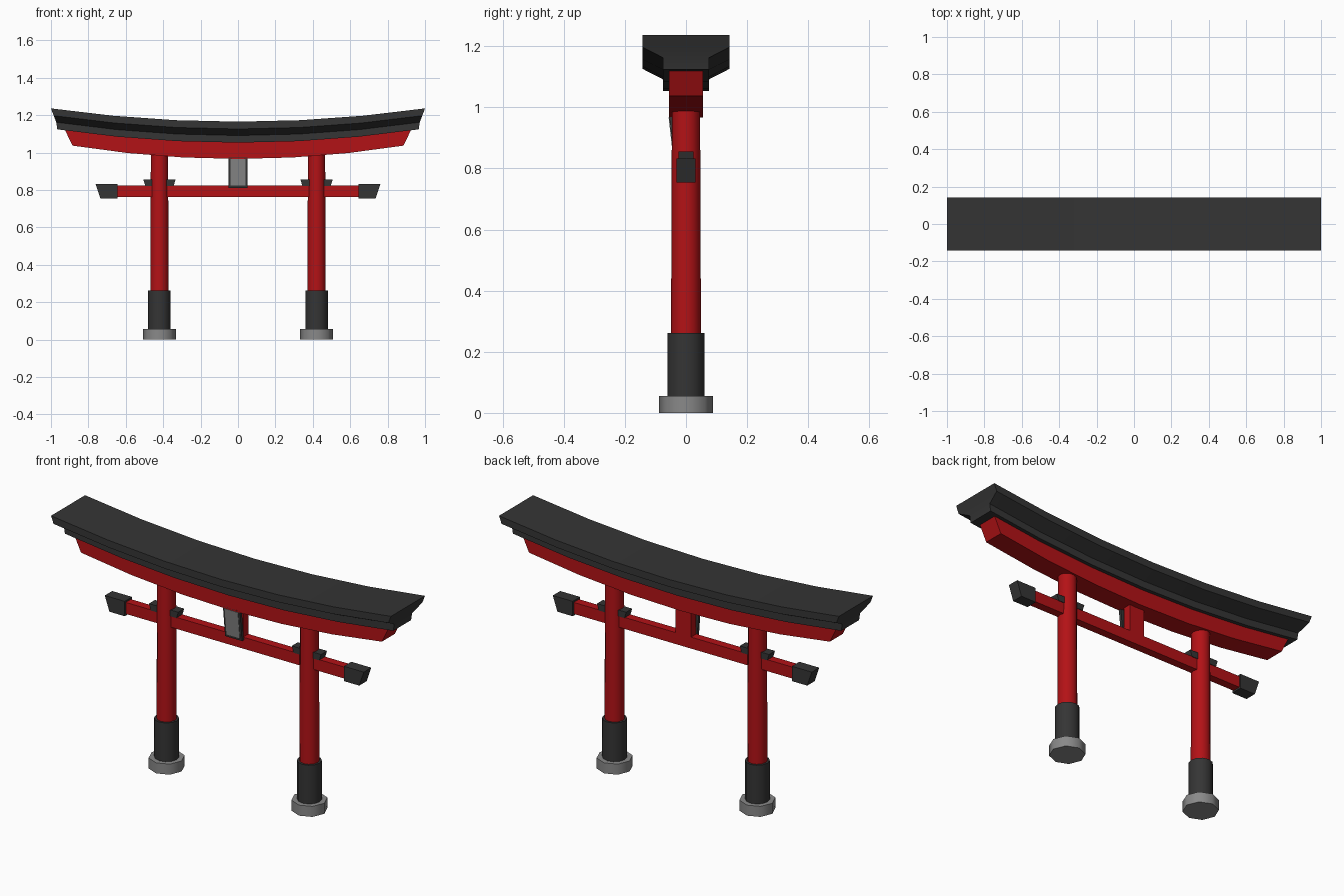
import bpy, bmesh, math
from mathutils import Matrix

if "Cube" in bpy.data.objects:
    bpy.data.objects.remove(bpy.data.objects["Cube"])


def mat(name, c):
    m = bpy.data.materials.new(name)
    m.diffuse_color = (*c, 1)
    m.use_nodes = True
    m.node_tree.nodes["Principled BSDF"].inputs["Base Color"].default_value = m.diffuse_color
    return m


RED = mat("vermilion red", (0.45, 0.006, 0.008))
BLACK = mat("charcoal black", (0.035, 0.035, 0.035))
GREY = mat("stone grey", (0.25, 0.25, 0.25))


def finish(name, bm, material, smooth=None):
    bmesh.ops.recalc_face_normals(bm, faces=bm.faces)
    me = bpy.data.meshes.new(name)
    bm.to_mesh(me)
    bm.free()
    ob = bpy.data.objects.new(name, me)
    bpy.context.collection.objects.link(ob)
    me.materials.append(material)
    if smooth:
        bpy.ops.object.select_all(action='DESELECT')
        ob.select_set(True)
        bpy.context.view_layer.objects.active = ob
        bpy.ops.object.shade_smooth_by_angle(angle=math.radians(smooth))
    return ob


def curved_beam(name, half_profile, material, rise=0.071, segs=6):
    """half_profile: (half depth y, z at centre, half length x), top to bottom."""
    ring = half_profile + [(-y, z, l) for y, z, l in reversed(half_profile)]
    bm = bmesh.new()
    rows = []
    for i in range(segs + 1):
        t = 2 * i / segs - 1
        rows.append([bm.verts.new((t * l, y, z + rise * t * t)) for y, z, l in ring])
    n = len(ring)
    for a, b in zip(rows, rows[1:]):
        for k in range(n):
            bm.faces.new((a[k], a[(k + 1) % n], b[(k + 1) % n], b[k]))
    # end caps as quads, so the stepped outline stays clean
    for r in (rows[0], rows[-1]):
        for k in range(n // 2 - 1):
            bm.faces.new((r[k], r[k + 1], r[n - 2 - k], r[n - 1 - k]))
    return finish(name, bm, material, 25)


def slab(name, outline, y0, y1, material, lean=0.0):
    """Extrude an (x, z) outline from y0 to y1; lean tips it forward with height."""
    z0 = min(z for _, z in outline)
    bm = bmesh.new()
    f = bm.faces.new([bm.verts.new((x, y0 - lean * (z - z0), z)) for x, z in outline])
    ext = bmesh.ops.extrude_face_region(bm, geom=[f])
    verts = [v for v in ext["geom"] if isinstance(v, bmesh.types.BMVert)]
    bmesh.ops.translate(bm, verts=verts, vec=(0, y1 - y0, 0))
    return finish(name, bm, material)


def rect(x0, x1, z0, z1):
    return [(x0, z0), (x1, z0), (x1, z1), (x0, z1)]


def column(name, x, r0, r1, z0, z1, sides, material):
    bm = bmesh.new()
    bmesh.ops.create_cone(bm, cap_ends=True, segments=sides, radius1=r0, radius2=r1,
                          depth=z1 - z0, matrix=Matrix.Translation((x, 0, (z0 + z1) / 2)))
    return finish(name, bm, material, 50)


# curved top lintel with its stepped eave, and the red lintel under it
curved_beam("roof_lintel", [(0.143, 1.165, 1.0), (0.143, 1.126, 0.985),
                            (0.075, 1.091, 0.972), (0.075, 1.053, 0.966)], BLACK)
curved_beam("red_lintel", [(0.055, 1.06, 0.93), (0.055, 0.966, 0.885)], RED)

# straight tie beam
slab("tie_beam", rect(-0.66, 0.66, 0.763, 0.824), -0.022, 0.022, RED)

for side, s in (("left", -1), ("right", 1)):
    x = 0.42 * s
    column(side + "_base_stone", x, 0.088, 0.088, 0, 0.056, 8, GREY)
    column(side + "_pillar_sleeve", x, 0.06, 0.06, 0.05, 0.262, 12, BLACK)
    column(side + "_pillar", x, 0.049, 0.046, 0.25, 1.02, 12, RED)
    # slanted black end caps of the tie beam
    slab(side + "_beam_cap", [(0.645 * s, 0.754), (0.735 * s, 0.754),
                              (0.762 * s, 0.833), (0.645 * s, 0.833)], -0.031, 0.031, BLACK)
    # wedge through each pillar, on top of the tie beam
    slab(side + "_wedge", [(x - 0.076, 0.822), (x + 0.076, 0.822),
                           (x + 0.086, 0.856), (x - 0.086, 0.856)], -0.025, 0.025, BLACK)

# centre strut and forward-leaning plaque
slab("centre_strut", rect(-0.045, 0.045, 0.82, 0.985), -0.02, 0.022, RED)
slab("plaque_frame", rect(-0.05, 0.05, 0.81, 0.975), -0.037, -0.022, BLACK, 0.11)
slab("plaque_panel", rect(-0.039, 0.039, 0.823, 0.966), -0.041, -0.034, GREY, 0.11)
